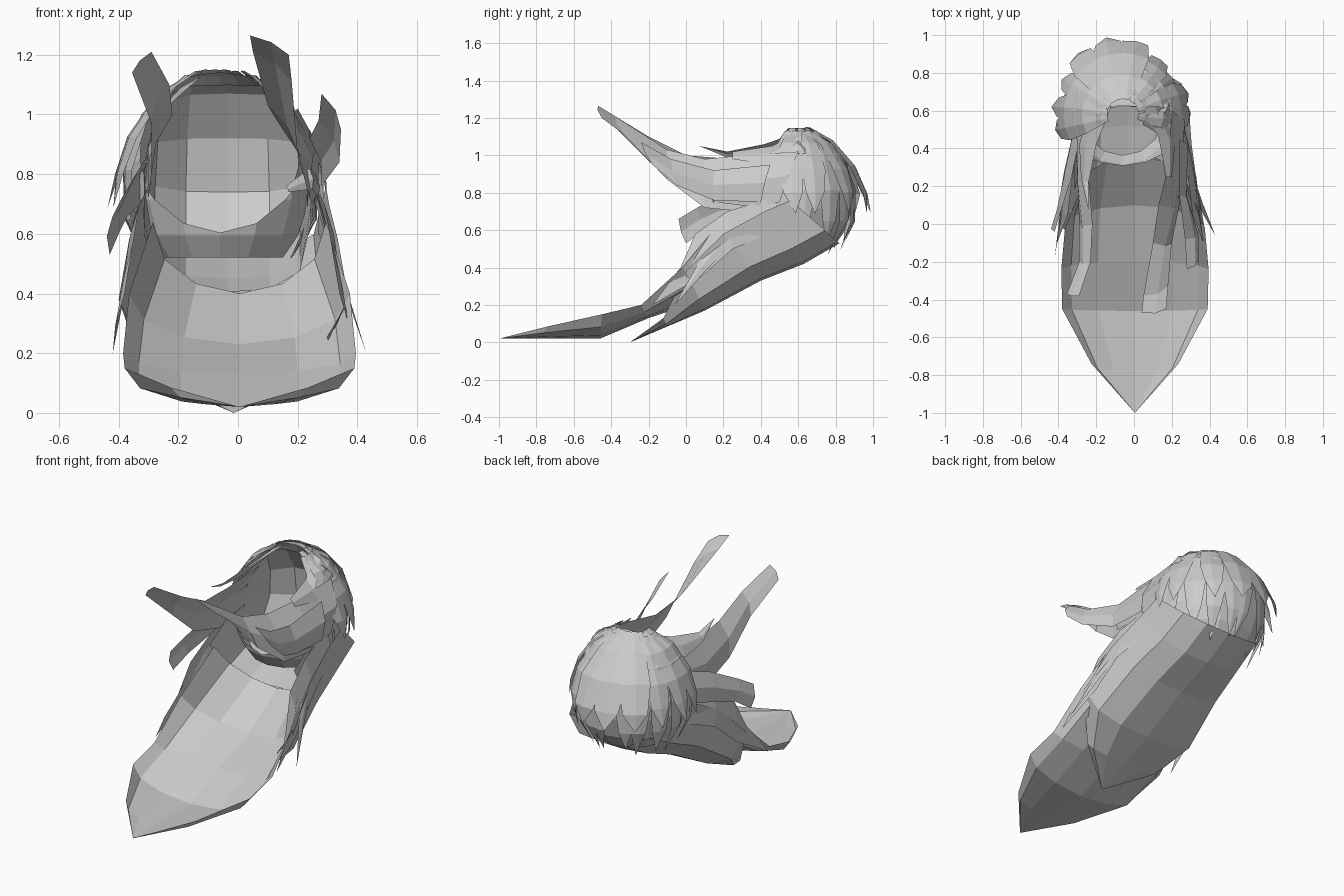
import bpy, bmesh, math, random
from mathutils import Vector

random.seed(7)
HEAD = Vector((-0.05, 0.56, 0.78))


def make(name, verts, faces):
    mesh = bpy.data.meshes.new(name)
    mesh.from_pydata([tuple(v) for v in verts], [], faces)
    bm = bmesh.new()
    bm.from_mesh(mesh)
    bmesh.ops.remove_doubles(bm, verts=bm.verts, dist=0.0005)
    bm.to_mesh(mesh)
    bm.free()
    ob = bpy.data.objects.new(name, mesh)
    bpy.context.collection.objects.link(ob)
    return ob


def loft(name, rows):
    n = len(rows[0])
    verts = [p for r in rows for p in r]
    faces = [(i * n + j, i * n + j + 1, (i + 1) * n + j + 1, (i + 1) * n + j)
             for i in range(len(rows) - 1) for j in range(n - 1)]
    return make(name, verts, faces)


def strip(name, a, b, bulge=0.12):
    """Lock of hair between two edge paths, with a ridge raised away from the head."""
    rows = []
    for p, q in zip(a, b):
        p, q = Vector(p), Vector(q)
        mid = (p + q) / 2
        out = Vector((mid.x - HEAD.x, 0.3 * (mid.y - HEAD.y), 0.5 * (mid.z - HEAD.z))).normalized()
        rows.append([p, mid + out * bulge * (p - q).length, q])
    return loft(name, rows)


def trough(name, sections, cx=-0.015, steps=3, power=3.0):
    """Curved sheet: each section is centre y,z then edge y,z then half width."""
    rows = []
    for yc, zc, ye, ze, w in sections:
        row = []
        for k in range(-steps, steps + 1):
            t = k / steps
            f = abs(t) ** power
            row.append(Vector((cx + w * math.sin(t * math.pi / 2), yc + (ye - yc) * f, zc + (ze - zc) * f)))
        rows.append(row)
    return loft(name, rows)


def shell(name, centre, radii, floor):
    """Open head cap, cut by the slanted face opening."""
    bm = bmesh.new()
    bmesh.ops.create_uvsphere(bm, u_segments=14, v_segments=9, radius=1)
    for v in bm.verts:
        v.co = Vector(centre) + Vector([c * r for c, r in zip(v.co, radii)])
    for co, no in [((0, 0.2, 0.42), (0, 1, -0.59)), ((0, 0, floor), (0, 0, 1))]:
        geom = bm.verts[:] + bm.edges[:] + bm.faces[:]
        bmesh.ops.bisect_plane(bm, geom=geom, plane_co=co, plane_no=no, clear_inner=True)
    mesh = bpy.data.meshes.new(name)
    bm.to_mesh(mesh)
    bm.free()
    bpy.context.collection.objects.link(bpy.data.objects.new(name, mesh))


# Hollow inside of the hair, from the floor lip up to the arch
trough("inner_cap", [
    (0.36, 0.405, 0.18, 0.64, 0.28), (0.52, 0.45, 0.28, 0.7, 0.28),
    (0.7, 0.52, 0.36, 0.74, 0.28), (0.82, 0.74, 0.42, 0.8, 0.28),
    (0.79, 0.92, 0.45, 0.88, 0.27), (0.69, 1.07, 0.48, 0.96, 0.25),
    (0.62, 1.1, 0.52, 1.0, 0.23)], cx=-0.035)
shell("outer_cap", (-0.06, 0.58, 0.78), (0.31, 0.31, 0.37), 0.52)

# Long back hair, two layers
trough("long_back_hair", [
    (-1.0, 0.02, -1.0, 0.02, 0.0), (-0.78, 0.02, -0.74, 0.085, 0.23),
    (-0.46, 0.02, -0.45, 0.15, 0.385), (-0.2, 0.13, -0.24, 0.2, 0.39),
    (0.1, 0.23, -0.02, 0.4, 0.37), (0.36, 0.4, 0.18, 0.64, 0.29)],
    cx=0.005, power=1.8)
trough("outer_back_hair", [
    (-0.3, 0.0, -0.3, 0.0, 0.0), (-0.1, 0.085, -0.12, 0.13, 0.26),
    (0.1, 0.17, 0.0, 0.38, 0.385), (0.4, 0.33, 0.2, 0.58, 0.35),
    (0.63, 0.42, 0.42, 0.7, 0.32), (0.82, 0.53, 0.56, 0.76, 0.31)])


# Layered tufts falling from the crown round the back
def on_dome(az, el, scale):
    a, e = math.radians(az), math.radians(el)
    return Vector((-0.06 + 0.31 * scale * math.cos(e) * math.cos(a),
                   0.58 + 0.31 * scale * math.cos(e) * math.sin(a),
                   0.78 + 0.37 * math.sin(e) * min(scale, 1.03)))


def tuft(name, az, half, levels, lean=0):
    a, b = [], []
    for i, ((el, sc), w) in enumerate(zip(levels, (0.8, 1.0, 0.9, 0.6, 0.0))):
        c = az + lean * i / 4
        a.append(on_dome(c - half * w, el, sc))
        b.append(on_dome(c + half * w, el, sc))
    strip(name, a, b, 0.08)


for i in range(12):
    az = -16 + i * 19 + random.uniform(-5, 5)
    drop = random.uniform(-55, -32)
    tuft("lower_tuft", az, random.uniform(8, 13),
         [(68, 1.02), (35, 1.03), (5, 1.05), (-20, 1.1), (drop, random.uniform(1.18, 1.32))],
         random.uniform(-16, 16))
for az, tip in ((-8, 1.2), (22, 1.22), (52, 1.16), (148, 1.24), (172, 1.26), (194, 1.22)):
    tuft("upper_tuft", az, 14, [(75, 1.02), (48, 1.04), (22, 1.08), (3, 1.13), (-14, tip)],
         random.uniform(-12, 12))
for az, tip in ((80, 1.3), (102, 1.38), (126, 1.33)):
    tuft("flyaway_tuft", az, 17, [(75, 1.03), (50, 1.07), (25, 1.16), (2, 1.26), (-13, tip)])

# Long swept front locks
strip("right_front_lock",
      [(0.2, 0.6, 1.02), (0.18, 0.3, 1.0), (0.13, 0.1, 0.98), (0.1, -0.1, 1.03),
       (0.05, -0.38, 1.21), (0.04, -0.47, 1.265)],
      [(0.27, 0.5, 0.75), (0.25, 0.3, 0.7), (0.24, 0.1, 0.72), (0.2, -0.1, 0.87),
       (0.18, -0.33, 1.11), (0.17, -0.45, 1.2)])
strip("left_front_lock",
      [(-0.24, 0.55, 1.0), (-0.24, 0.25, 0.98), (-0.22, 0.0, 1.0), (-0.23, -0.2, 1.1), (-0.29, -0.38, 1.21)],
      [(-0.31, 0.5, 0.78), (-0.3, 0.25, 0.72), (-0.29, 0.0, 0.8), (-0.29, -0.2, 0.97), (-0.355, -0.37, 1.14)])
strip("right_short_lock",
      [(0.24, 0.45, 0.95), (0.24, 0.15, 0.92), (0.27, -0.08, 0.98), (0.28, -0.24, 1.07)],
      [(0.28, 0.4, 0.75), (0.28, 0.15, 0.76), (0.34, -0.05, 0.84), (0.345, -0.18, 0.95)])
strip("right_cheek_lock",
      [(0.26, 0.4, 0.8), (0.24, 0.15, 0.82), (0.16, 0.1, 0.76)],
      [(0.27, 0.4, 0.72), (0.25, 0.15, 0.75), (0.17, 0.1, 0.74)])

# Side locks over the long hair
for s, side in ((1, "right"), (-1, "left")):
    o = -0.02
    strip(side + "_side_lock",
          [(s * 0.27 + o, 0.48, 0.78), (s * 0.31 + o, 0.22, 0.7), (s * 0.33 + o, 0.05, 0.58), (s * 0.36 + o, -0.03, 0.4)],
          [(s * 0.29 + o, 0.5, 0.6), (s * 0.35 + o, 0.25, 0.5), (s * 0.37 + o, 0.08, 0.35), (s * 0.4 + o, -0.18, 0.2)], 0.06)
strip("right_loose_strand",
      [(0.25, 0.4, 0.78), (0.29, 0.22, 0.62), (0.35, 0.08, 0.45), (0.43, -0.06, 0.2)],
      [(0.26, 0.45, 0.7), (0.31, 0.27, 0.55), (0.36, 0.12, 0.4), (0.43, -0.06, 0.2)])
strip("left_outer_lock",
      [(-0.28, 0.5, 0.9), (-0.33, 0.25, 0.82), (-0.39, 0.06, 0.72), (-0.42, -0.04, 0.66)],
      [(-0.31, 0.52, 0.72), (-0.37, 0.28, 0.66), (-0.4, 0.1, 0.6), (-0.43, 0.0, 0.53)])

# Crown strands sweeping forward beside the opening
strip("left_crown_strand",
      [(-0.12, 0.62, 1.13), (-0.2, 0.42, 1.06), (-0.24, 0.22, 1.02), (-0.24, 0.07, 1.05)],
      [(-0.24, 0.6, 1.02), (-0.29, 0.42, 0.96), (-0.28, 0.24, 0.98), (-0.24, 0.07, 1.05)])
strip("right_crown_strand",
      [(0.04, 0.62, 1.13), (0.13, 0.46, 1.05), (0.17, 0.25, 1.02)],
      [(0.16, 0.62, 1.06), (0.22, 0.44, 0.95), (0.2, 0.25, 0.98)])
